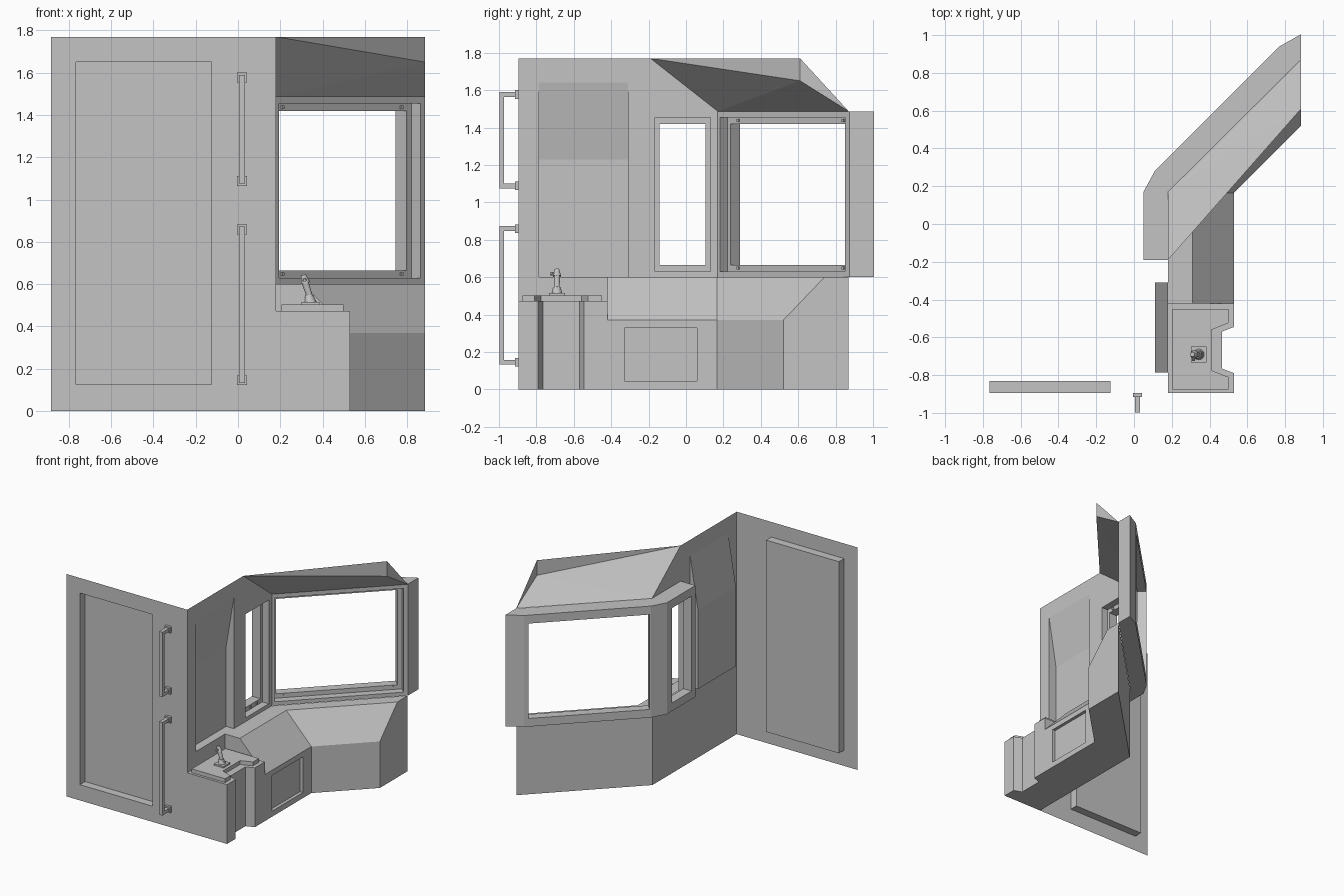
import bpy, bmesh, math
from mathutils import Vector

cube = bpy.data.objects.get("Cube")
if cube:
    bpy.data.objects.remove(cube, do_unlink=True)

grey = bpy.data.materials.new("plain grey")
grey.use_nodes = True
COLOUR = (0.55, 0.55, 0.55, 1)
grey.diffuse_color = COLOUR
grey.node_tree.nodes["Principled BSDF"].inputs["Base Color"].default_value = COLOUR


def finish(name, bm):
    bmesh.ops.remove_doubles(bm, verts=bm.verts, dist=0.0005)
    bmesh.ops.recalc_face_normals(bm, faces=bm.faces)
    mesh = bpy.data.meshes.new(name)
    bm.to_mesh(mesh)
    bm.free()
    mesh.materials.append(grey)
    obj = bpy.data.objects.new(name, mesh)
    bpy.context.collection.objects.link(obj)
    return obj


def face(bm, points):
    return bm.faces.new([bm.verts.new(p) for p in points])


def bridge(bm, rings, cap=False):
    """Join successive closed loops of points with quads."""
    for a, b in zip(rings, rings[1:]):
        n = len(a)
        for i in range(n):
            j = (i + 1) % n
            face(bm, [a[i], a[j], b[j], b[i]])
    if cap:
        face(bm, rings[-1])


def rect(p, q, z0, z1):
    """Upright rectangle between two plan points."""
    return [(*p, z0), (*q, z0), (*q, z1), (*p, z1)]


def box(name, x0, x1, y0, y1, z0, z1):
    bm = bmesh.new()
    bridge(bm, [rect((x0, y), (x1, y), z0, z1) for y in (y0, y1)], True)
    face(bm, rect((x0, y0), (x1, y0), z0, z1))
    return finish(name, bm)


def prism(name, outline, z0, z1):
    bm = bmesh.new()
    low, high = ([(x, y, z) for x, y in outline] for z in (z0, z1))
    bridge(bm, [low, high], True)
    face(bm, low)
    return finish(name, bm)


TOP, SILL, HEAD = 1.77, 0.6, 1.487
WALL, FRONT = 0.18, -0.895

# Front wall with recessed door panel
bm = bmesh.new()
bridge(bm, [rect((-0.885, FRONT), (WALL, FRONT), 0, TOP),
            rect((-0.765, FRONT), (-0.125, FRONT), 0.125, 1.65),
            rect((-0.765, -0.83), (-0.125, -0.83), 0.125, 1.65)], True)
finish("front_wall", bm)

# Side wall with a recess that tapers out at its top
bm = bmesh.new()
a, b, deep = -0.787, -0.31, 0.112
bridge(bm, [rect((WALL, FRONT), (WALL, -0.19), 0, TOP),
            rect((WALL, a), (WALL, b), SILL, 1.64)])
face(bm, rect((deep, a), (deep, b), SILL, 1.23))
face(bm, [(deep, a, 1.23), (deep, b, 1.23), (WALL, b, 1.64), (WALL, a, 1.64)])
face(bm, [(deep, a, SILL), (deep, b, SILL), (WALL, b, SILL), (WALL, a, SILL)])
for y in (a, b):
    face(bm, [(WALL, y, SILL), (deep, y, SILL), (deep, y, 1.23), (WALL, y, 1.64)])
face(bm, [(WALL, -0.19, HEAD), (WALL, 0.17, HEAD), (WALL, -0.19, TOP)])
finish("side_wall", bm)

# Sloped roof
bm = bmesh.new()
A, B = (WALL, -0.19, TOP), (WALL, 0.17, HEAD)
C, D, E = (0.885, 0.87, HEAD), (0.885, 0.61, 1.65), (0.885, 0.61, TOP)
for tri in ((A, B, D), (B, C, D), (A, D, E), (D, C, E)):
    face(bm, tri)
finish("roof", bm)


# Window boxes: border, stepped reveal, outer face, then back to the wall
def window(name, wall, border, step, opening, outer_open, outers):
    bm = bmesh.new()
    wall_ring = rect(*wall, SILL, HEAD)
    rings = [wall_ring]
    rings += [rect(*r, 0.63, 1.455) for r in (border, step)]
    rings += [rect(*r, 0.665, 1.42) for r in (opening, outer_open)]
    rings += [rect(*r, SILL, HEAD) for r in outers]
    bridge(bm, rings + [wall_ring])
    finish(name, bm)


def along_y(x, y0, y1):
    return (x, y0), (x, y1)


def diagonal(x0, x1, shift):
    return (x0, x0 + shift), (x1, x1 + shift)


window("side_window", along_y(WALL, -0.19, 0.17), along_y(WALL, -0.165, 0.13),
       along_y(0.123, -0.165, 0.13), along_y(0.123, -0.143, 0.105),
       along_y(0.05, -0.143, 0.105), [along_y(0.05, -0.19, 0.17)])
window("diagonal_window", diagonal(WALL, 0.885, -0.012), diagonal(0.193, 0.862, -0.012),
       diagonal(0.152, 0.821, 0.07), diagonal(0.168, 0.796, 0.07),
       diagonal(0.118, 0.746, 0.17),
       [diagonal(0.11, 0.77, 0.17), diagonal(0.05, 0.885, 0.12)])

# Square bolts on the window frames
for z in (0.648, 1.437):
    for y in (-0.1, -0.02, 0.06):
        box("side_window_bolt", 0.123, 0.13, y - 0.008, y + 0.008, z - 0.008, z + 0.008)
    for x in (0.21, 0.772):
        bolt = box("diagonal_window_bolt", -0.008, 0.008, -0.007, 0, -0.008, 0.008)
        bolt.location = (x, x + 0.07, z)
        bolt.rotation_euler.z = math.pi / 4

# Console following the wall round the corner, with a recessed panel
section = [(WALL, SILL), (WALL, 0), (0.53, 0), (0.53, 0.37), (0.31, SILL)]
bm = bmesh.new()
start = [(x, -0.42, z) for x, z in section]
corner = [(x, 0.165, z) for x, z in section]
end = [(0.885, 0.87 - (x - WALL), z) for x, z in section]
bridge(bm, [corner, end], True)
face(bm, start)
for i in range(len(section)):
    j = (i + 1) % len(section)
    if i != 2:
        face(bm, [start[i], start[j], corner[j], corner[i]])
bridge(bm, [rect(*along_y(0.53, -0.42, 0.165), 0, 0.37),
            rect(*along_y(0.53, -0.33, 0.06), 0.045, 0.328),
            rect(*along_y(0.505, -0.33, 0.06), 0.045, 0.328)], True)
finish("console", bm)

# Notched cabinet and its raised top
prism("cabinet", [(WALL, FRONT), (0.53, FRONT), (0.53, -0.79), (0.465, -0.765),
                  (0.465, -0.57), (0.53, -0.545), (0.53, -0.42), (WALL, -0.42)], 0, 0.472)
prism("cabinet_top", [(0.205, -0.875), (0.5, -0.875), (0.5, -0.81), (0.41, -0.775),
                      (0.41, -0.56), (0.5, -0.525), (0.5, -0.45), (0.205, -0.45)], 0.472, 0.503)

# Control stick
cx, cy = 0.343, -0.69
box("stick_plate", cx - 0.042, cx + 0.042, cy - 0.042, cy + 0.042, 0.503, 0.515)


def tube(name, p, q, r0, r1, sides=12):
    p, q = Vector(p), Vector(q)
    bm = bmesh.new()
    bmesh.ops.create_cone(bm, cap_ends=True, segments=sides, radius1=r0, radius2=r1,
                          depth=(q - p).length)
    obj = finish(name, bm)
    obj.location = (p + q) / 2
    obj.rotation_euler = (q - p).to_track_quat("Z", "Y").to_euler()


for i in range(3):
    z = 0.515 + i * 0.011
    tube("stick_boot", (cx - i * 0.003, cy, z), (cx - i * 0.003, cy, z + 0.011),
         0.029 - i * 0.003, 0.025 - i * 0.003)
tube("stick_grip", (cx - 0.005, cy, 0.545), (cx - 0.026, cy, 0.61), 0.014, 0.017)
tube("stick_head", (cx - 0.024, cy, 0.605), (cx - 0.034, cy, 0.643), 0.022, 0.012)
tube("stick_button", (cx - 0.028, cy, 0.62), (cx - 0.028, cy - 0.036, 0.618), 0.01, 0.008, 8)

# Grab rails on the front wall
for low, high in ((0.122, 0.883), (1.065, 1.6)):
    for z, inward in ((low, 1), (high, -1)):
        z0, z1 = sorted((z, z + inward * 0.047))
        box("rail_mount", -0.005, 0.043, -0.915, FRONT, z0, z1)
        z0, z1 = sorted((z + inward * 0.01, z + inward * 0.036))
        box("rail_arm", 0.005, 0.033, -0.998, -0.915, z0, z1)
    box("rail_bar", 0.005, 0.033, -0.998, -0.972, low + 0.01, high - 0.01)
